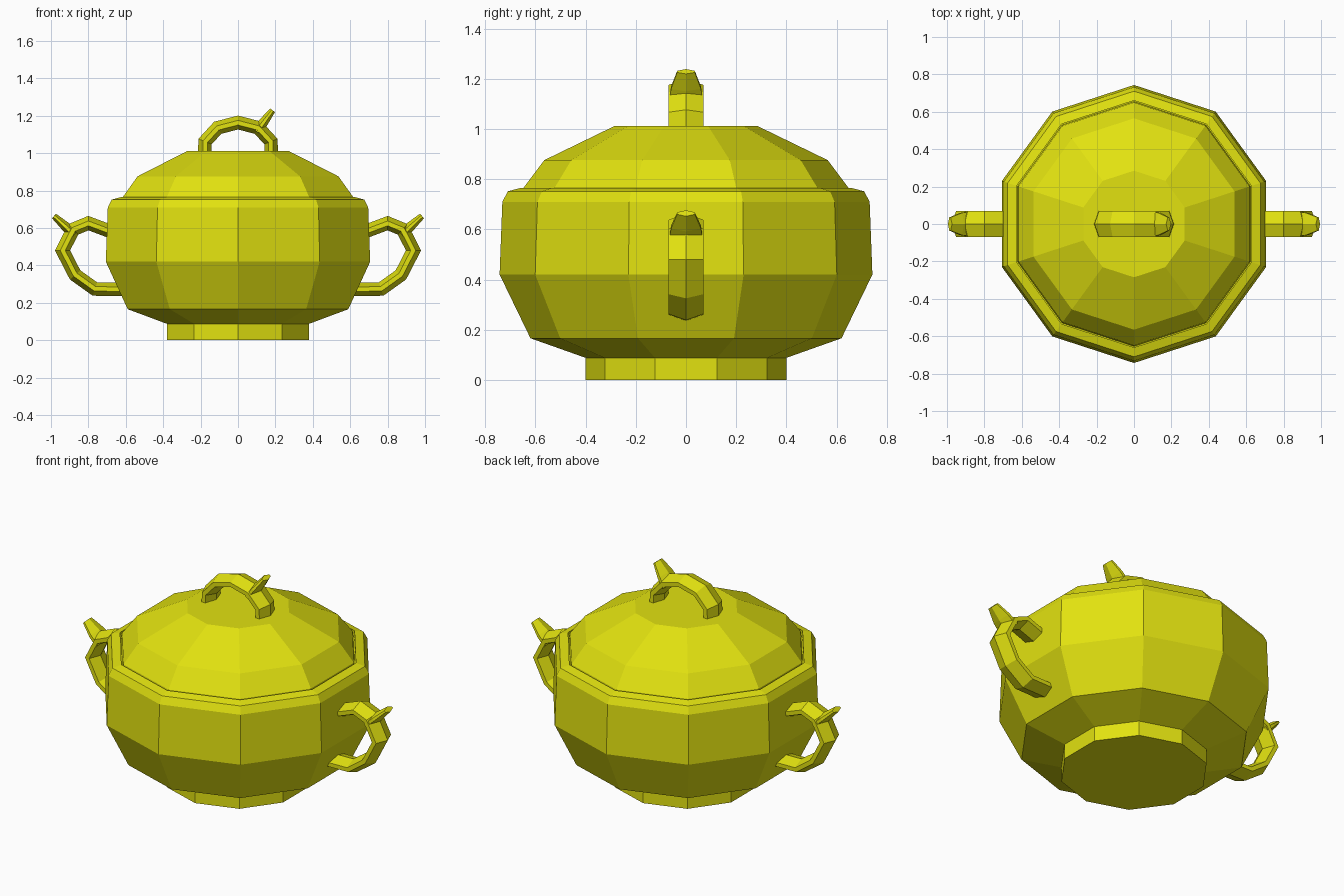
import bpy, bmesh, math
from mathutils import Vector

if "Cube" in bpy.data.objects:
    bpy.data.objects.remove(bpy.data.objects["Cube"])

mat = bpy.data.materials.new("yellow_glaze")
mat.diffuse_color = (0.76, 0.76, 0.005, 1)
mat.use_nodes = True
mat.node_tree.nodes["Principled BSDF"].inputs["Base Color"].default_value = mat.diffuse_color


def make(name, rings):
    """Bridge closed rings of points and cap both ends."""
    bm = bmesh.new()
    vs = [[bm.verts.new(p) for p in ring] for ring in rings]
    n = len(vs[0])
    for a, b in zip(vs, vs[1:]):
        for i in range(n):
            j = (i + 1) % n
            bm.faces.new((a[i], a[j], b[j], b[i]))
    bm.faces.new(vs[0][::-1])
    bm.faces.new(vs[-1])
    bmesh.ops.recalc_face_normals(bm, faces=bm.faces[:])
    me = bpy.data.meshes.new(name)
    bm.to_mesh(me)
    bm.free()
    me.materials.append(mat)
    ob = bpy.data.objects.new(name, me)
    bpy.context.collection.objects.link(ob)
    return ob


def lathe(name, profile, sides=10):
    """Ten-sided turned part with a corner on the y axis."""
    angs = [math.pi / 2 + 2 * math.pi * i / sides for i in range(sides)]
    make(name, [[(r * math.cos(a), r * math.sin(a), z) for a in angs]
                for r, z in profile])


# flattened six-sided twig section: (across y, outward)
SECTION = [(0, 0.037), (0.07, 0.012), (0.07, -0.012),
           (0, -0.035), (-0.07, -0.012), (-0.07, 0.012)]


def twig(name, path, side=1, scales=None):
    """Sweep the section along an x-z path, mirrored in x when side is -1."""
    pts = [Vector(p) for p in path]
    rings = []
    for i, p in enumerate(pts):
        d0 = (p - pts[max(i - 1, 0)]).normalized()
        d1 = (pts[min(i + 1, len(pts) - 1)] - p).normalized()
        d = (d0 + d1).normalized()
        ref = d1 if d1.length > 0 else d0
        mitre = 1 / max(d.dot(ref), 0.7)
        n = Vector((-d.y, d.x)) * mitre
        sw, st = scales[i] if scales else (1, 1)
        rings.append([(side * (p.x + n.x * o * st), w * sw, p.y + n.y * o * st)
                      for w, o in SECTION])
    make(name, rings)


# pot: foot, bowl with rim, lid
lathe("foot", [(0.4, 0), (0.4, 0.09)])
lathe("bowl", [(0.4, 0.088), (0.62, 0.166), (0.743, 0.42), (0.732, 0.71),
               (0.71, 0.752), (0.66, 0.765), (0.66, 0.725)])
lathe("lid", [(0.655, 0.72), (0.648, 0.765), (0.565, 0.876), (0.285, 1.012)])

# side handles with a cut-off branch stub
for label, s in (("right", 1), ("left", -1)):
    twig(label + "_handle",
         [(0.64, 0.565), (0.80, 0.625), (0.88, 0.592), (0.937, 0.48),
          (0.87, 0.35), (0.765, 0.275), (0.58, 0.272)], s)
    twig(label + "_handle_stub", [(0.875, 0.565), (0.925, 0.61), (0.984, 0.664)], s,
         [(0.95, 0.8), (0.85, 0.7), (0.5, 0.45)])

# lid handle with a matching stub
twig("lid_handle", [(-0.177, 0.99), (-0.175, 1.062), (-0.108, 1.135), (0, 1.163),
                    (0.108, 1.135), (0.175, 1.062), (0.177, 0.99)])
twig("lid_handle_stub", [(0.10, 1.115), (0.137, 1.165), (0.185, 1.229)], 1,
     [(0.95, 0.8), (0.85, 0.7), (0.5, 0.45)])
